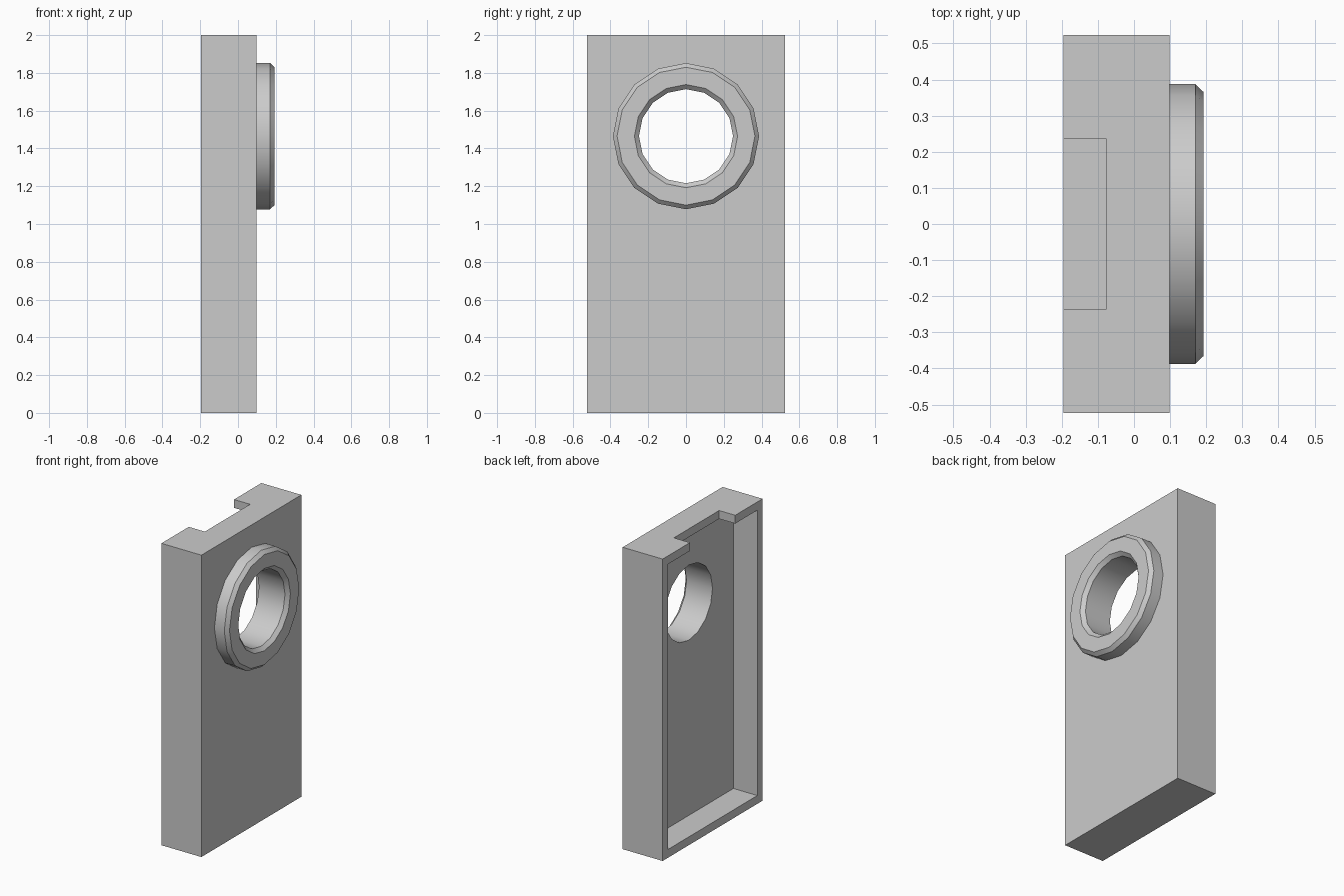
import bpy, bmesh
from math import pi, sin, cos, radians

cube = bpy.data.objects.get("Cube")
if cube:
    bpy.data.objects.remove(cube, do_unlink=True)

# Panel extents and shared dimensions
BACK, FACE, HALF_W, HEIGHT = -0.195, 0.098, 0.523, 2.0
WALL, FLOOR = 0.055, -0.02
BORE, BORE_Z, SIDES = 0.249, 1.465, 16

grey = bpy.data.materials.new("plain grey")
grey.use_nodes = True
colour = (0.6, 0.6, 0.6, 1)
grey.diffuse_color = colour
grey.node_tree.nodes["Principled BSDF"].inputs["Base Color"].default_value = colour


def make_object(name, bm):
    bmesh.ops.recalc_face_normals(bm, faces=bm.faces)
    mesh = bpy.data.meshes.new(name)
    bm.to_mesh(mesh)
    bm.free()
    mesh.materials.append(grey)
    obj = bpy.data.objects.new(name, mesh)
    bpy.context.collection.objects.link(obj)
    return obj


def box(name, x, y, z):
    bm = bmesh.new()
    bmesh.ops.create_cube(bm, size=1)
    for v in bm.verts:
        for axis, (low, high) in enumerate((x, y, z)):
            v.co[axis] = high if v.co[axis] > 0 else low
    return make_object(name, bm)


def lathe(name, profile, capped=False):
    """Sweep (x, radius) points around the bore axis."""
    bm = bmesh.new()
    rings = []
    for x, r in profile:
        angles = [2 * pi * i / SIDES for i in range(SIDES)]
        rings.append([bm.verts.new((x, r * sin(a), BORE_Z + r * cos(a))) for a in angles])
    for a, b in zip(rings, rings[1:]):
        for i in range(SIDES):
            j = (i + 1) % SIDES
            bm.faces.new((a[i], a[j], b[j], b[i]))
    if capped:
        bm.faces.new(rings[0])
        bm.faces.new(rings[-1])
    return make_object(name, bm)


def select_only(obj):
    bpy.ops.object.select_all(action='DESELECT')
    obj.select_set(True)
    bpy.context.view_layer.objects.active = obj


def cut(target, cutter):
    cutter.hide_render = True
    mod = target.modifiers.new(cutter.name, 'BOOLEAN')
    mod.operation, mod.solver, mod.object = 'DIFFERENCE', 'EXACT', cutter
    select_only(target)
    bpy.ops.object.modifier_apply(modifier=mod.name)
    bpy.data.objects.remove(cutter, do_unlink=True)


# Hollow panel, open at the back, with a notch in its top wall
panel = box("panel", (BACK, FACE), (-HALF_W, HALF_W), (0, HEIGHT))
inner = HALF_W - WALL
cut(panel, box("cavity_cutter", (BACK - 0.1, FLOOR), (-inner, inner), (WALL, HEIGHT - WALL)))
cut(panel, box("notch_cutter", (BACK - 0.2, -0.077), (-0.237, 0.237), (HEIGHT - 0.1, HEIGHT + 0.1)))
cut(panel, lathe("bore_cutter", [(FLOOR - 0.05, BORE), (FACE + 0.1, BORE)], capped=True))

# Collar around the bore, chamfered on both rims
collar = lathe("collar", [(FACE, 0.387), (0.17, 0.387), (0.193, 0.365),
                          (0.193, 0.273), (0.17, BORE), (FACE, BORE)])

for obj in (panel, collar):
    select_only(obj)
    bpy.ops.object.shade_smooth_by_angle(angle=radians(30))
